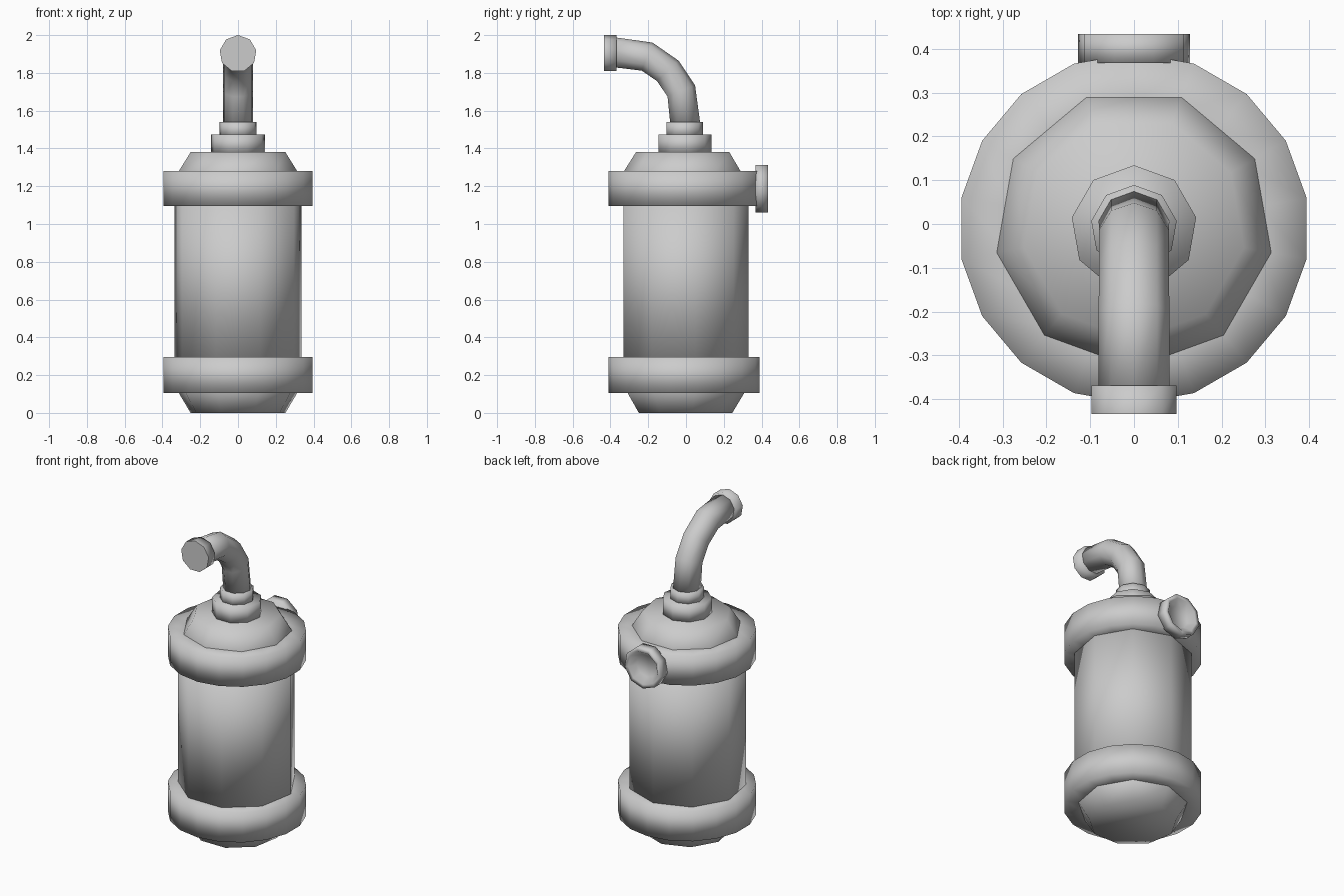
import bpy
import bmesh
from math import sin, cos, radians, tau, pi
from mathutils import Vector

cube = bpy.data.objects.get("Cube")
if cube:
    bpy.data.objects.remove(cube, do_unlink=True)

grey = bpy.data.materials.new("plain grey")
grey.use_nodes = True
GREY = (0.6, 0.6, 0.6, 1)
grey.diffuse_color = GREY
grey.node_tree.nodes["Principled BSDF"].inputs["Base Color"].default_value = GREY

AXIS_Y = -0.01  # the tank stands slightly forward of the centre


def loft(name, sides, stations, first=1, flat_end=False):
    """Skin polygon loops of (y, z, radius, tilt); tilt turns the loop from up to forward.
    first = 1 or -1 puts a corner at the back/top or the front/bottom."""
    bm = bmesh.new()
    loops = []
    for y, z, radius, tilt in stations:
        t = radians(tilt)
        up = Vector((0, cos(t), sin(t)))
        loop = []
        for i in range(sides):
            a = first * pi / 2 + tau * i / sides
            offset = Vector((cos(a), 0, 0)) + up * sin(a)
            loop.append(bm.verts.new(Vector((0, y, z)) + offset * radius))
        loops.append(loop)
    for low, high in zip(loops, loops[1:]):
        for i in range(sides):
            j = (i + 1) % sides
            bm.faces.new((low[i], low[j], high[j], high[i]))
    bm.faces.new(loops[0][::-1])
    end = bm.faces.new(loops[-1])
    bmesh.ops.recalc_face_normals(bm, faces=bm.faces)
    for face in bm.faces:
        face.smooth = True
    end.smooth = not flat_end
    mesh = bpy.data.meshes.new(name)
    bm.to_mesh(mesh)
    bm.free()
    mesh.materials.append(grey)
    obj = bpy.data.objects.new(name, mesh)
    bpy.context.collection.objects.link(obj)
    return obj


def upright(name, sides, profile, first=1):
    """Turned part on the tank axis from (radius, z) pairs."""
    return loft(name, sides, [(AXIS_Y, z, r, 0) for r, z in profile], first)


# Tank body
upright("tank_body", 9, [(0.342, 0.27), (0.342, 1.12)])

# Wide collars at both ends of the tank
for name, low, high in (("lower_collar", 0.105, 0.295), ("upper_collar", 1.095, 1.28)):
    upright(name, 18, [(0.29, low), (0.4, low), (0.4, high), (0.29, high)])

# Tapered end caps
upright("bottom_cap", 9, [(0.255, 0), (0.318, 0.105), (0.318, 0.13)])
upright("top_cap", 9, [(0.318, 1.25), (0.318, 1.28), (0.255, 1.38)], first=-1)

# Stepped neck
upright("lower_neck", 9, [(0.144, 1.37), (0.144, 1.475)])
upright("upper_neck", 9, [(0.099, 1.46), (0.099, 1.54)])

# Bent pipe that curves forward
loft("bent_pipe", 9, [
    (-0.005, 1.52, 0.082, 0),
    (-0.027, 1.703, 0.081, 22),
    (-0.098, 1.809, 0.081, 43),
    (-0.207, 1.884, 0.082, 69),
    (-0.39, 1.908, 0.082, 90),
])
loft("pipe_flange", 9, [(-0.368, 1.902, 0.098, 90), (-0.433, 1.902, 0.098, 90)],
     flat_end=True)

# Hollow outlet on the back of the upper collar
outlet = [(0.367, 0.13), (0.433, 0.13), (0.433, 0.105), (0.395, 0.07)]
loft("back_outlet", 9, [(y, 1.19, r, 90) for y, r in outlet], first=-1)
